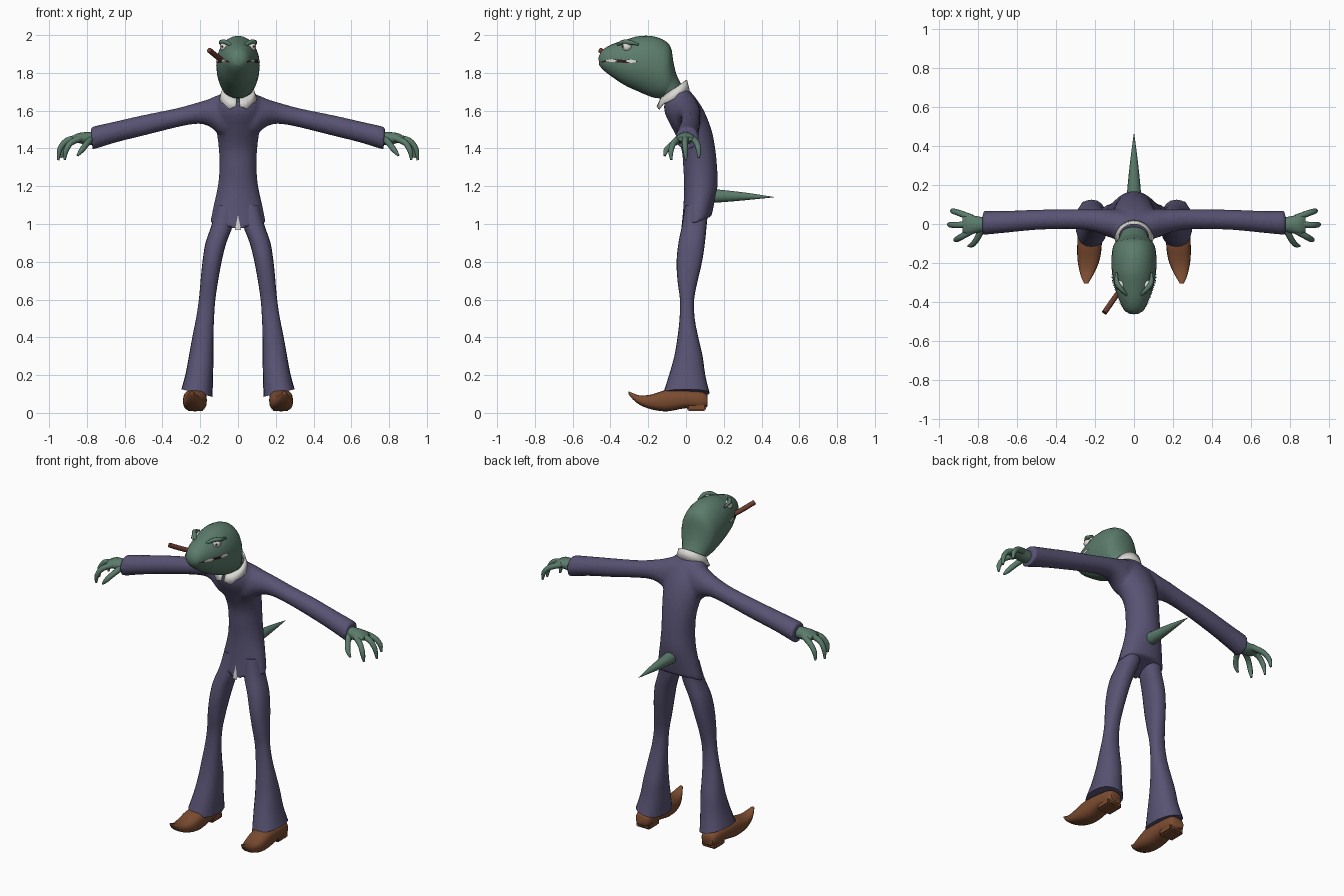
import bpy, bmesh, math
from mathutils import Vector, Matrix
from mathutils.bvhtree import BVHTree

default = bpy.data.objects.get("Cube")
if default:
    bpy.data.objects.remove(default, do_unlink=True)


def material(name, color):
    mat = bpy.data.materials.new(name)
    mat.use_nodes = True
    mat.diffuse_color = (*color, 1)
    shader = next(n for n in mat.node_tree.nodes if n.type == 'BSDF_PRINCIPLED')
    shader.inputs["Base Color"].default_value = (*color, 1)
    shader.inputs["Roughness"].default_value = 0.8
    return mat


SKIN = material("green skin", (0.105, 0.2, 0.15))
SUIT = material("purple suit", (0.098, 0.085, 0.17))
LEATHER = material("brown leather", (0.2, 0.072, 0.03))
WHITE = material("off white", (0.7, 0.69, 0.66))
CIGAR = material("cigar brown", (0.15, 0.045, 0.028))
DARK = material("dark mouth", (0.03, 0.012, 0.012))


def finish(bm, name, mat, mirror=False, angle=45, recalc=True):
    """Turn a bmesh into a smooth shaded object, optionally mirrored in x."""
    if recalc:
        bmesh.ops.recalc_face_normals(bm, faces=bm.faces)
    mesh = bpy.data.meshes.new(name)
    bm.to_mesh(mesh)
    bm.free()
    mesh.materials.append(mat)
    obj = bpy.data.objects.new(name, mesh)
    bpy.context.collection.objects.link(obj)
    bpy.ops.object.select_all(action='DESELECT')
    obj.select_set(True)
    bpy.context.view_layer.objects.active = obj
    bpy.ops.object.shade_smooth_by_angle(angle=math.radians(angle))
    if mirror:
        obj.modifiers.new("mirror", 'MIRROR')
    return obj


def spline(a, b, c, d, t):
    """Smooth interpolation between b and c."""
    return b + 0.5 * t * ((c - a) + t * ((2 * a - 5 * b + 4 * c - d) + t * (3 * (b - c) + d - a)))


def loft(bm, sections, sides=20, steps=3, power=1.0):
    """Skin through sections given as (one edge, opposite edge, side half vector)."""
    sections = [tuple(Vector(v) for v in s) for s in sections]
    last = len(sections) - 1
    rows = []
    for i in range(last):
        near = [sections[max(0, min(last, i + k))] for k in (-1, 0, 1, 2)]
        rows += [[spline(*(s[j] for s in near), k / steps) for j in range(3)] for k in range(steps)]
    rows.append(sections[-1])
    rings = []
    for a, b, side in rows:
        ring = []
        for k in range(sides):
            ang = math.tau * k / sides
            c, s = (math.copysign(abs(f) ** power, f) for f in (math.cos(ang), math.sin(ang)))
            ring.append(bm.verts.new((a + b) / 2 + (a - b) / 2 * c + side * s))
        rings.append(ring)
    for lower, upper in zip(rings, rings[1:]):
        for k in range(sides):
            j = (k + 1) % sides
            bm.faces.new((lower[k], lower[j], upper[j], upper[k]))
    bm.faces.new(rings[0])
    bm.faces.new(rings[-1])


def tube(bm, points, radii, sides=10):
    """Tapered tube along a path."""
    points = [Vector(p) for p in points]
    sections = []
    for i, (p, r) in enumerate(zip(points, radii)):
        t = points[min(i + 1, len(points) - 1)] - points[max(i - 1, 0)]
        n = t.cross(Vector((0, 1, 0))).normalized()
        sections.append((p + n * r, p - n * r, t.cross(n).normalized() * r))
    loft(bm, sections, sides)


def upright(rows):
    """Sections from (front y, front z, back y, back z, half width)."""
    return [((0, yf, zf), (0, yb, zb), (w, 0, 0)) for yf, zf, yb, zb, w in rows]


def ball(name, centre, radius, mat):
    bm = bmesh.new()
    bmesh.ops.create_uvsphere(bm, u_segments=16, v_segments=10, radius=radius,
                              matrix=Matrix.Translation(centre))
    return finish(bm, name, mat, mirror=True)


# Jacket: torso and both sleeves fused into one skin
bm = bmesh.new()
loft(bm, upright([
    (-.025, .975, .135, 1.04, .148), (-.015, 1.08, .15, 1.11, .13), (-.01, 1.2, .167, 1.2, .107),
    (-.015, 1.3, .165, 1.3, .098), (-.025, 1.4, .155, 1.4, .102), (-.07, 1.5, .135, 1.5, .115),
    (-.11, 1.58, .095, 1.6, .13), (-.115, 1.64, .05, 1.67, .115), (-.09, 1.68, .01, 1.715, .085)]),
    sides=28)
sleeve = [(.03, 1.70, 1.46, 0, .07), (.1, 1.685, 1.47, 0, .077), (.16, 1.66, 1.515, .01, .067),
          (.22, 1.642, 1.53, .02, .056), (.32, 1.614, 1.515, .025, .051), (.5, 1.577, 1.47, .022, .052),
          (.65, 1.543, 1.433, .012, .056), (.78, 1.514, 1.393, .005, .062)]
for s in (1, -1):
    loft(bm, [((s * x, y, top), (s * (x - .01), y, low), (0, w, 0)) for x, top, low, y, w in sleeve])
jacket = finish(bm, "jacket", SUIT)
remesh = jacket.modifiers.new("fuse", 'REMESH')
remesh.mode = 'VOXEL'
remesh.voxel_size = .011
remesh.use_smooth_shade = True
soften = jacket.modifiers.new("soften", 'SMOOTH')
soften.factor = .5
soften.iterations = 4

# Flared trouser legs: z, front, back, inner, outer, hem slope
legs = [(1.1, -.005, .12, .015, .115, 0), (1.0, -.02, .11, .025, .138, 0), (.9, -.04, .1, .062, .172, 0),
        (.8, -.05, .085, .087, .188, 0), (.7, -.045, .062, .105, .198, 0), (.6, -.032, .043, .12, .207, 0),
        (.5, -.034, .046, .127, .222, 0), (.4, -.045, .065, .13, .242, 0), (.3, -.062, .088, .13, .26, 0),
        (.2, -.09, .102, .132, .278, .005), (.105, -.12, .125, .135, .3, .02)]
bm = bmesh.new()
loft(bm, [(((i + o) / 2, f, z), ((i + o) / 2, b, z), ((o - i) / 2, 0, tilt))
          for z, f, b, i, o, tilt in legs], power=.88)
finish(bm, "trouser_legs", SUIT, mirror=True)

# Shoes with upturned toes: y, bottom, top, inner, outer
shoe = [(.115, .035, .09, .19, .262), (.09, .022, .11, .175, .275), (0, .025, .12, .168, .285),
        (-.1, .008, .122, .165, .291), (-.18, .018, .098, .175, .29), (-.24, .04, .092, .198, .28),
        (-.28, .07, .104, .22, .268), (-.305, .1, .115, .235, .255)]
bm = bmesh.new()
loft(bm, [(((i + o) / 2, y, top), ((i + o) / 2, y, low), ((o - i) / 2, 0, 0))
          for y, low, top, i, o in shoe], power=.75)
finish(bm, "shoes", LEATHER, mirror=True)
bm = bmesh.new()
bmesh.ops.create_cube(bm, size=1, matrix=Matrix.Translation((.225, .055, .03))
                      @ Matrix.Diagonal((.095, .1, .04, 1)))
bmesh.ops.bevel(bm, geom=bm.edges[:], offset=.008, segments=2, affect='EDGES')
finish(bm, "shoe_heels", LEATHER, mirror=True)

# Head and neck in one bent skin, from snout to collar
bm = bmesh.new()
loft(bm, upright([
    (-.463, 1.88, -.46, 1.842, .02), (-.445, 1.918, -.438, 1.815, .05), (-.395, 1.95, -.39, 1.778, .075),
    (-.32, 1.975, -.325, 1.735, .1), (-.24, 1.996, -.26, 1.705, .113), (-.15, 1.988, -.21, 1.683, .115),
    (-.085, 1.945, -.165, 1.668, .11), (-.067, 1.86, -.13, 1.665, .097), (-.05, 1.79, -.12, 1.665, .082),
    (-.015, 1.72, -.11, 1.64, .07)]), sides=24)
surface = BVHTree.FromBMesh(bm)
finish(bm, "head", SKIN, angle=60)


def face_strip(name, rows, mat, lift):
    """Thin plate on the side of the head from (y, top z, bottom z)."""
    bm = bmesh.new()
    pairs = []
    for y, top, low in rows:
        hits = [surface.ray_cast(Vector((1, y, z)), Vector((-1, 0, 0)))[0] for z in (top, low)]
        pairs.append([bm.verts.new(h + Vector((lift, -lift / 2, 0))) for h in hits])
    for p, q in zip(pairs, pairs[1:]):
        face = bm.faces.new((p[0], p[1], q[1], q[0]))
        face.normal_update()
        if face.normal.x < 0:
            face.normal_flip()
    finish(bm, name, mat, mirror=True, recalc=False)


# Mouth line and exposed teeth
face_strip("mouth", [(-.448, 1.86, 1.854), (-.42, 1.868, 1.858), (-.38, 1.873, 1.857),
                     (-.33, 1.869, 1.853), (-.29, 1.87, 1.852), (-.255, 1.862, 1.858)], DARK, .003)
face_strip("front_teeth", [(-.42, 1.867, 1.861), (-.39, 1.873, 1.857), (-.365, 1.868, 1.86)], WHITE, .005)
face_strip("back_teeth", [(-.315, 1.866, 1.861), (-.29, 1.871, 1.852), (-.262, 1.864, 1.857)], WHITE, .005)

# Eyes with brow ridges
ball("eyes", (.07, -.312, 1.938), .026, WHITE)
ball("pupils", (.083, -.331, 1.939), .006, DARK)
bm = bmesh.new()
tube(bm, [(.035, -.365, 1.945), (.065, -.335, 1.963), (.088, -.3, 1.962), (.09, -.25, 1.95)],
     [.006, .012, .013, .006])
finish(bm, "brow_ridges", SKIN, mirror=True)

# Cigar at the right corner of the mouth
bm = bmesh.new()
tube(bm, [(-.05, -.31, 1.845), (-.1, -.38, 1.878), (-.152, -.455, 1.92)], [.012, .014, .014])
finish(bm, "cigar", CIGAR)

# Shirt collar: an open band with two points in front
bm = bmesh.new()
count, gap = 32, .1
rows = []
for k in range(count + 1):
    ang = gap + (math.tau - 2 * gap) * k / count
    front, side = math.cos(ang), math.sin(ang)
    point = .02 * max(0, 1 - abs(abs(side) - .5) * 4) if front > 0 else 0
    rows.append([bm.verts.new((.078 * side, -.064 - .066 * front, 1.715 - .047 * front)),
                 bm.verts.new((.096 * side, -.068 - .085 * front, 1.66 - .04 * front - point))])
for p, q in zip(rows, rows[1:]):
    bm.faces.new((p[0], p[1], q[1], q[0]))
collar = finish(bm, "collar", WHITE)
thick = collar.modifiers.new("cloth", 'SOLIDIFY')
thick.thickness = .008
thick.offset = 0

# Shirt showing at the jacket hem
bm = bmesh.new()
bm.faces.new([bm.verts.new(p) for p in ((-.016, -.031, .968), (.016, -.031, .968), (0, -.022, 1.05))])
finish(bm, "shirt_tail", WHITE, recalc=False)

# Tail
bm = bmesh.new()
tube(bm, [(0, .1, 1.15), (0, .17, 1.148), (0, .32, 1.146), (0, .465, 1.142)], [.036, .035, .02, .001], 14)
finish(bm, "tail", SKIN)

# Hands: palm, three hooked fingers and a thumb
bm = bmesh.new()
loft(bm, [((x, -.003, top), (x, -.003, low), (0, w, 0)) for x, top, low, w in
          [(.74, 1.487, 1.42, .032), (.8, 1.487, 1.42, .042), (.85, 1.48, 1.43, .05), (.88, 1.462, 1.438, .04)]])
fingers = [[(.83, -.033, 1.455), (.885, -.065, 1.43), (.912, -.08, 1.385), (.918, -.078, 1.34)],
           [(.84, 0, 1.458), (.908, -.005, 1.44), (.943, -.004, 1.395), (.952, 0, 1.338)],
           [(.83, .03, 1.455), (.893, .055, 1.432), (.928, .066, 1.395), (.936, .068, 1.35)],
           [(.78, -.025, 1.45), (.805, -.075, 1.42), (.828, -.105, 1.39), (.85, -.113, 1.362)]]
for path in fingers:
    tube(bm, path, [.018, .016, .014, .006])
finish(bm, "hands", SKIN, mirror=True)
